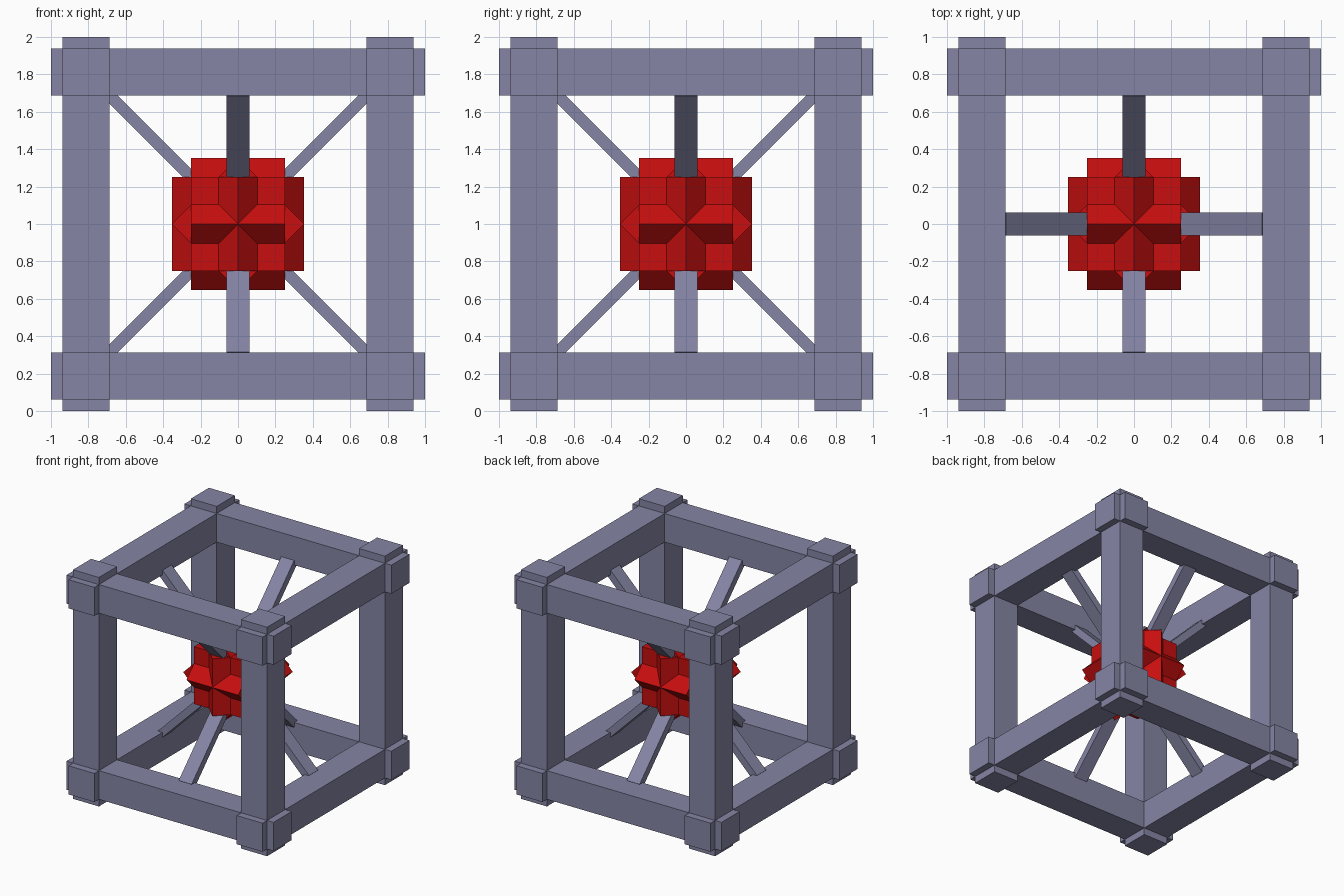
import bpy
from math import pi, sin, cos
from mathutils import Matrix, Vector

if "Cube" in bpy.data.objects:
    bpy.data.objects.remove(bpy.data.objects["Cube"])

CENTRE = Vector((0, 0, 1))


def material(name, colour):
    mat = bpy.data.materials.new(name)
    mat.diffuse_color = (*colour, 1)
    mat.use_nodes = True
    mat.node_tree.nodes["Principled BSDF"].inputs["Base Color"].default_value = mat.diffuse_color
    return mat


def box(name, size, offset, mat, angle=0, axis='X'):
    """Box placed relative to the cage centre, turned about its own middle."""
    bpy.ops.mesh.primitive_cube_add(size=1)
    ob = bpy.context.object
    ob.name = name
    ob.data.transform(Matrix.Rotation(angle, 4, axis) @ Matrix.Diagonal((*size, 1)))
    ob.location = CENTRE + Vector(offset)
    ob.data.materials.append(mat)
    return ob


steel = material("grey_violet", (0.235, 0.235, 0.375))
red = material("red", (0.57, 0.0045, 0.0045))

# Cage: four full-length beams along each axis, crossing at the corners
BEAM, MID = 0.25, 0.8125
for i, axis in enumerate("xyz"):
    for a in (-1, 1):
        for b in (-1, 1):
            size = [BEAM] * 3
            size[i] = 2
            pos = [0, 0, 0]
            pos[(i + 1) % 3] = a * MID
            pos[(i + 2) % 3] = b * MID
            box(f"cage_beam_{axis}", size, pos, steel)

# Core: a cube interlocked with three copies turned 45 degrees about each axis
box("core_cube", (0.5, 0.5, 0.5), (0, 0, 0), red)
for axis in "XYZ":
    box(f"core_cube_turned_{axis.lower()}", (0.5, 0.5, 0.5), (0, 0, 0), red, pi / 4, axis)

# Struts: flat bars from the core to the middles of the upper and lower beams
for k in range(4):
    t = pi / 4 + k * pi / 2
    c, s = cos(t) * 0.6, sin(t) * 0.6
    box("strut_side", (0.8, 0.125, 0.0625), (c, 0, s), steel, -t, 'Y')
    box("strut_front_back", (0.125, 0.8, 0.0625), (0, c, s), steel, t, 'X')
